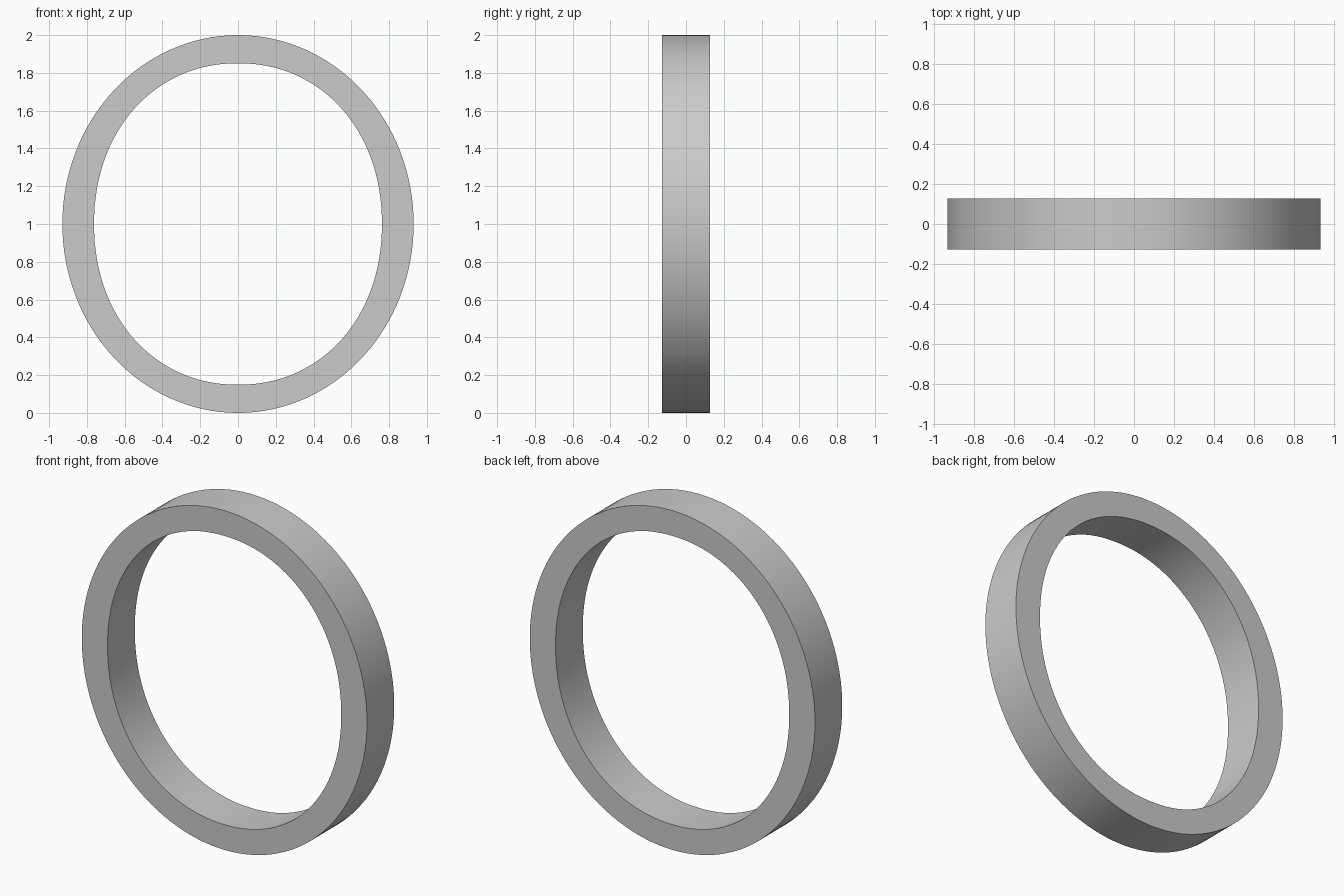
import bpy, bmesh
from math import cos, sin, pi, radians, copysign

if "Cube" in bpy.data.objects:
    bpy.data.objects.remove(bpy.data.objects["Cube"])

N = 128
DEPTH = 0.127  # half thickness


def oval(bm, a, b, power, y):
    """Ring of vertices on a slightly squared oval centred at z = 1."""
    ring = []
    for i in range(N):
        t = 2 * pi * i / N
        c, s = cos(t), sin(t)
        x = copysign(abs(c) ** (2 / power), c) * a
        z = copysign(abs(s) ** (2 / power), s) * b
        ring.append(bm.verts.new((x, y, 1 + z)))
    return ring


# Oval band: outer wall, inner wall and two flat faces
bm = bmesh.new()
rings = [oval(bm, 0.93, 1.0, 2.0, -DEPTH), oval(bm, 0.93, 1.0, 2.0, DEPTH),
         oval(bm, 0.762, 0.851, 2.1, DEPTH), oval(bm, 0.762, 0.851, 2.1, -DEPTH)]
for k in range(4):
    r, q = rings[k], rings[(k + 1) % 4]
    for i in range(N):
        j = (i + 1) % N
        bm.faces.new((r[i], r[j], q[j], q[i]))
bmesh.ops.recalc_face_normals(bm, faces=bm.faces)
mesh = bpy.data.meshes.new("oval_ring")
bm.to_mesh(mesh)
bm.free()
ring_obj = bpy.data.objects.new("oval_ring", mesh)
bpy.context.collection.objects.link(ring_obj)

# Smooth walls with sharp rims
bpy.context.view_layer.objects.active = ring_obj
ring_obj.select_set(True)
bpy.ops.object.shade_smooth_by_angle(angle=radians(30))
